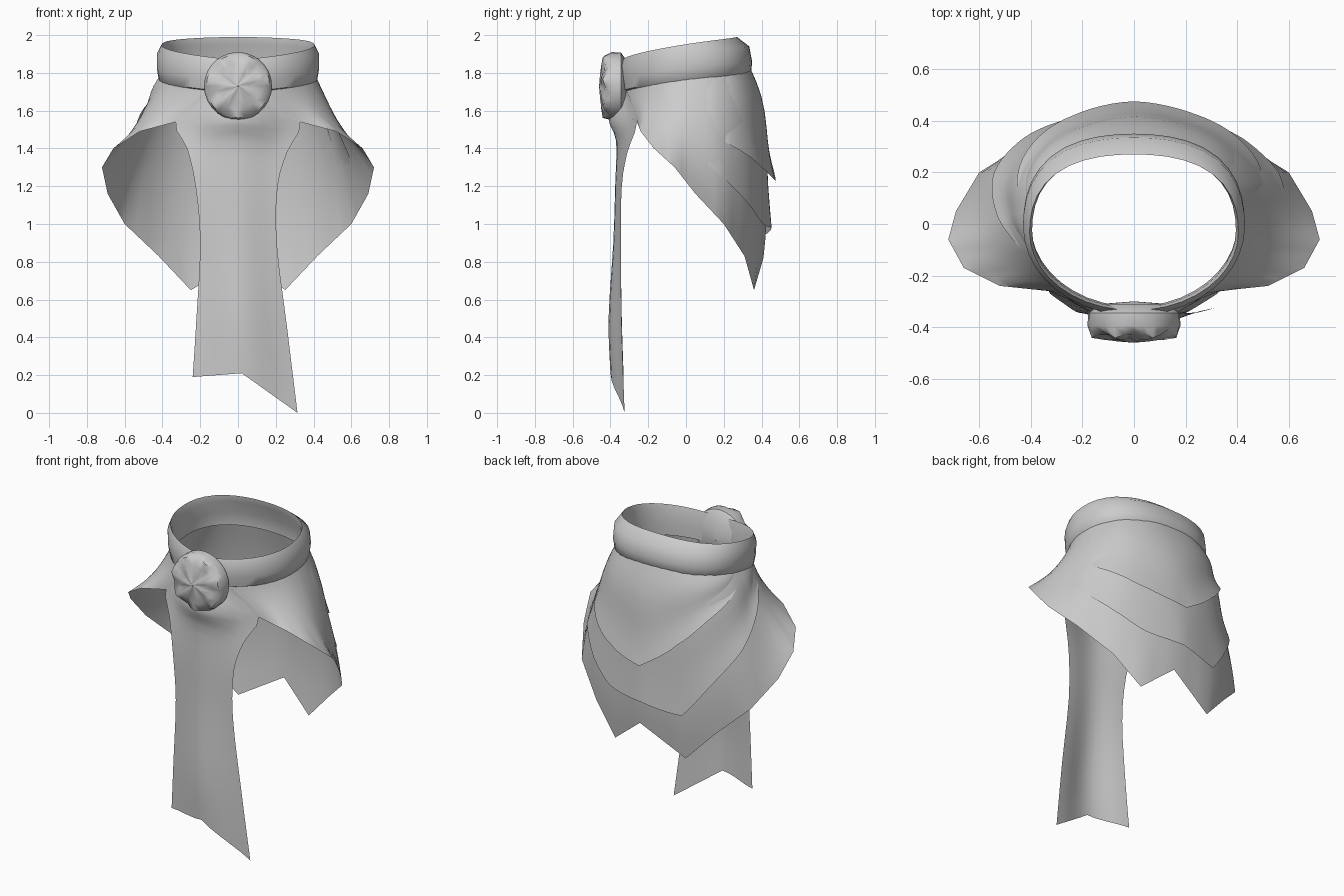
import bpy
import math
from mathutils import Vector

cube = bpy.data.objects.get("Cube")
if cube:
    bpy.data.objects.remove(cube)

cloth = bpy.data.materials.new("grey cloth")
cloth.use_nodes = True
GREY = (0.6, 0.6, 0.6, 1)
cloth.diffuse_color = GREY
cloth.node_tree.nodes["Principled BSDF"].inputs["Base Color"].default_value = GREY


def sheet(name, rows, closed=False):
    """Skin a grid of points, row by row, into a smooth sheet."""
    count = len(rows[0])
    verts = [p for row in rows for p in row]
    faces = []
    for r in range(len(rows) - 1):
        for c in range(count if closed else count - 1):
            d = (c + 1) % count
            faces.append((r * count + c, r * count + d,
                          (r + 1) * count + d, (r + 1) * count + c))
    mesh = bpy.data.meshes.new(name)
    mesh.from_pydata(verts, [], faces)
    mesh.validate()
    obj = bpy.data.objects.new(name, mesh)
    bpy.context.collection.objects.link(obj)
    mesh.materials.append(cloth)
    bpy.ops.object.select_all(action='DESELECT')
    obj.select_set(True)
    bpy.context.view_layer.objects.active = obj
    bpy.ops.object.shade_smooth_by_angle(angle=math.radians(50))


def spline(points, t):
    """Catmull-Rom curve through the points, t counted in points."""
    i = min(int(t), len(points) - 2)
    f = t - i
    a, b = points[max(i - 1, 0)], points[i]
    c, d = points[i + 1], points[min(i + 2, len(points) - 1)]
    return 0.5 * (2 * b + (c - a) * f + (2 * a - 5 * b + 4 * c - d) * f * f
                  + (3 * b - a - 3 * c + d) * f ** 3)


def polyline(points, t):
    """Straight segments through the points, t counted in points."""
    i = min(int(t), len(points) - 2)
    return points[i] + (points[i + 1] - points[i]) * (t - i)


def ring(angle, width, front, back, z_front, z_back):
    """Point on a tilted neck ring, squarer at the back; angle 0 is front."""
    square = 1 + 0.06 * math.sin(2 * angle) ** 2 * (math.cos(angle) < 0)
    middle, half = (front + back) / 2, (back - front) / 2
    k = (1 - math.cos(angle)) / 2
    return Vector((width * math.sin(angle) * square,
                   middle - half * math.cos(angle) * square,
                   z_front + (z_back - z_front) * k ** 0.65))


# Collar: rolled band around the neck (width, front y, back y, front z, back z)
BAND = [(0.40, -0.32, 0.32, 1.69, 1.78), (0.42, -0.345, 0.345, 1.70, 1.80),
        (0.43, -0.355, 0.35, 1.76, 1.86), (0.43, -0.355, 0.335, 1.83, 1.94),
        (0.405, -0.335, 0.27, 1.87, 1.99), (0.395, -0.325, 0.275, 1.83, 1.95),
        (0.40, -0.32, 0.32, 1.75, 1.86), (0.40, -0.32, 0.32, 1.69, 1.78)]
STEPS = 40
sheet("collar", [[ring(2 * math.pi * i / STEPS, *b) for i in range(STEPS)]
                 for b in BAND], closed=True)

# Cape columns on one side, front to back: collar angle, hem point, bulge
HALF = [(15, 0.16, -0.33, 1.58, 0.0), (28, 0.33, -0.26, 1.54, 0.0),
        (45, 0.52, -0.24, 1.49, -0.03), (64, 0.66, -0.17, 1.40, -0.04),
        (82, 0.72, -0.06, 1.30, -0.03), (100, 0.69, 0.05, 1.16, 0.0),
        (118, 0.60, 0.20, 1.00, 0.03), (137, 0.42, 0.31, 0.83, 0.05),
        (158, 0.25, 0.36, 0.65, 0.06)]
NOTCH = (180, 0.04, 0.41, 0.82, 0.05)
UNNOTCHED = (180, 0.0, 0.40, 0.62, 0.065)


def column(angle, x, y, z, bulge, side=1):
    a = math.radians(angle) * side
    top = ring(a, 0.41, -0.33, 0.33, 1.72, 1.82)
    hem = Vector((x * side, y, z))
    out = Vector((math.sin(a), -math.cos(a), 0))
    return top, (top + hem) / 2 + out * bulge, hem


def cape_columns(centre):
    """Tops, middles and hems of all columns, left front to right front."""
    return list(zip(*[column(*h) for h in HALF], column(*centre),
                    *[column(*h, side=-1) for h in reversed(HALF)]))


LAST = 2 * len(HALF)


def drape(columns, u, v):
    """Point on the draped cloth; u runs round the neck, v runs down."""
    tops, mids, hems = columns
    top, hem = spline(tops, u), polyline(hems, u)
    control = 2 * spline(mids, u) - (top + hem) / 2
    return top * (1 - v) ** 2 + control * 2 * v * (1 - v) + hem * v * v


def layer(name, start, depths, lift):
    """A fold over the cape; depths give its hem, one value per column."""
    columns = cape_columns(UNNOTCHED)
    span = len(depths) - 1
    rows = []
    for r in range(9):
        row = []
        for c in range(6 * span + 1):
            u = start + c / 6
            v = polyline(depths, c / 6) * r / 8
            p = drape(columns, u, v)
            out = Vector((p.x, p.y, 0)).normalized()
            fade = math.sin(math.pi * c / (6 * span)) ** 0.6
            crease = 0.012 * math.sin(math.pi * r / 4)
            raised = fade * (lift * (0.3 + r / 11) + crease)
            row.append(p + out * (raised - 0.01 * (1 - fade)))
        rows.append(row)
    sheet(name, rows)


# Cape and the two shorter folds lying over its back
cape = cape_columns(NOTCH)
sheet("cape", [[drape(cape, LAST * c / 54, r / 10) for c in range(55)]
               for r in range(11)])
layer("lower_fold", 5,
      [0.68, 0.70, 0.72, 0.70, 0.70, 0.75, 0.66, 0.55, 0.42, 0.3, 0.15], 0.02)
layer("upper_fold", 6, [0.45, 0.46, 0.46, 0.50, 0.36, 0.26, 0.17, 0.06], 0.045)

# Front tail: left, middle and right points of each row, top to bottom
TAIL = [((-0.17, -0.31, 1.70), (0, -0.35, 1.70), (0.17, -0.31, 1.70)),
        ((-0.33, -0.26, 1.54), (0, -0.41, 1.56), (0.33, -0.26, 1.54)),
        ((-0.27, -0.31, 1.40), (0, -0.37, 1.44), (0.26, -0.31, 1.38)),
        ((-0.225, -0.34, 1.20), (0, -0.375, 1.20), (0.21, -0.34, 1.20)),
        ((-0.20, -0.345, 0.90), (0, -0.385, 0.90), (0.205, -0.345, 0.90)),
        ((-0.22, -0.34, 0.50), (0.01, -0.41, 0.50), (0.26, -0.34, 0.45)),
        ((-0.24, -0.33, 0.19), (0.02, -0.40, 0.21), (0.315, -0.325, 0))]


def across(row, t):
    """Curved depth, straight outline between the three row points."""
    points = [Vector(p) for p in row]
    p = polyline(points, t)
    p.y = spline(points, t).y
    return p


lines = list(zip(*[[across(row, i / 5) for i in range(11)] for row in TAIL]))
sheet("front_tail", [[spline(line, s / 3) for line in lines]
                     for s in range(3 * (len(TAIL) - 1) + 1)])

# Knot: puckered button of cloth, turned about the front axis
KNOT = [(0.002, -0.46), (0.06, -0.45), (0.12, -0.44), (0.168, -0.425),
        (0.18, -0.395), (0.178, -0.345), (0.13, -0.31), (0.002, -0.30)]
rows = []
for radius, y in KNOT:
    row = []
    for i in range(28):
        a = 2 * math.pi * i / 28
        pucker = 0.1 * radius * math.sin(7 * a + 20 * radius)
        row.append((radius * math.cos(a), y + pucker * (y < -0.4),
                    1.73 + radius * math.sin(a)))
    rows.append(row)
sheet("knot", rows, closed=True)
